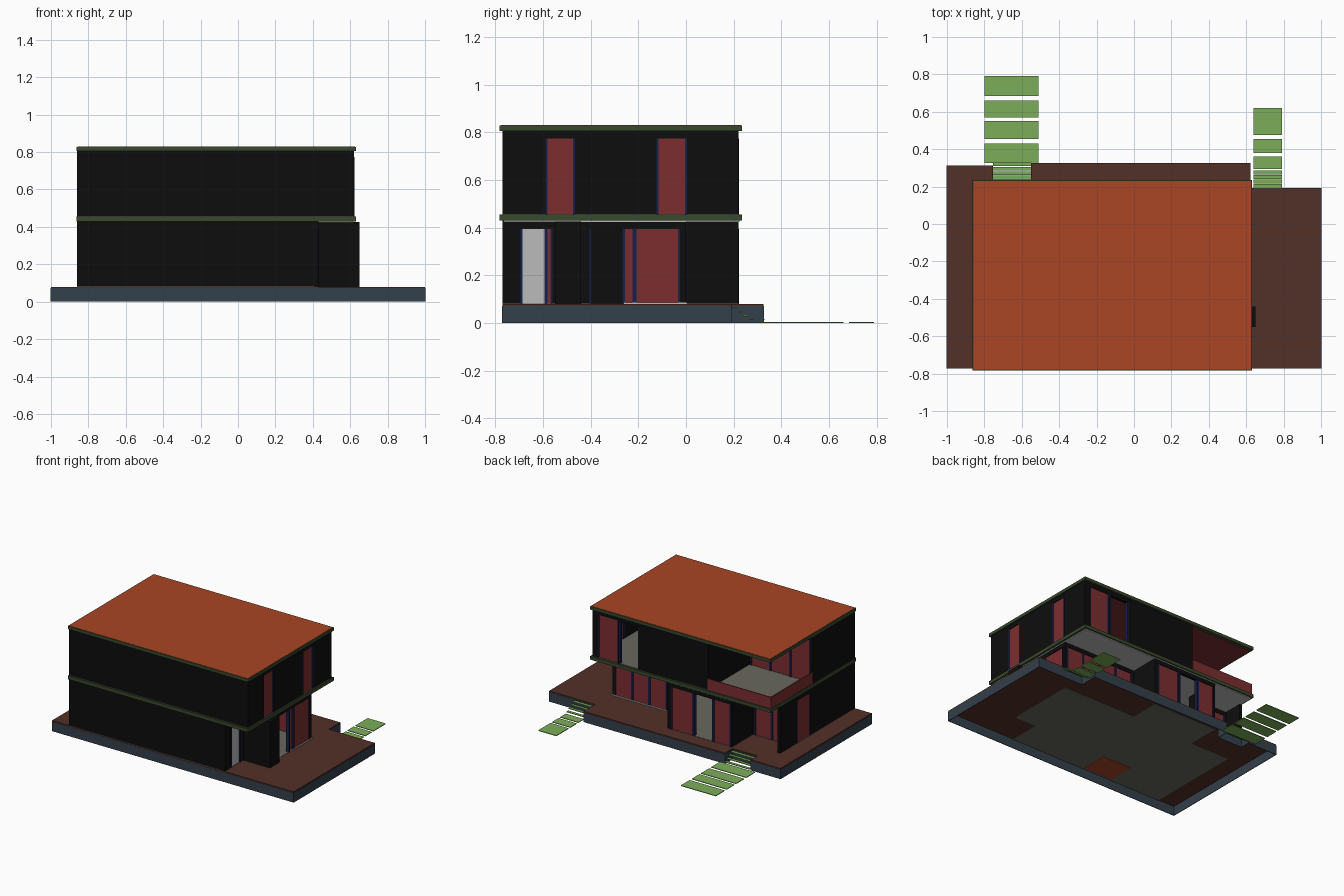
import bpy
import bmesh

old = bpy.data.objects.get("Cube")
if old:
    bpy.data.objects.remove(old, do_unlink=True)


def material(name, *rgb):
    m = bpy.data.materials.new(name)
    m.use_nodes = True
    color = (*rgb, 1)
    m.diffuse_color = color
    bsdf = m.node_tree.nodes["Principled BSDF"]
    bsdf.inputs["Base Color"].default_value = color
    bsdf.inputs["Roughness"].default_value = 0.9
    return m


WALL = material("black wall", .004, .004, .004)
ROOF = material("orange roof", .4, .06, .018)
DECK = material("brown deck", .085, .03, .021)
STEP = material("grass green", .2, .42, .1)
TRIM = material("dark green trim", .04, .065, .026)
BASE = material("slate base", .034, .05, .07)
GLASS = material("red panel", .2, .027, .03)
FRAME = material("navy frame", .008, .015, .07)
FLOOR = material("beige floor", .14, .14, .11)
WHITE = material("pale grey", .5, .5, .5)


def finish(name, bm, mat):
    bmesh.ops.recalc_face_normals(bm, faces=bm.faces)
    mesh = bpy.data.meshes.new(name)
    bm.to_mesh(mesh)
    bm.free()
    mesh.materials.append(mat)
    obj = bpy.data.objects.new(name, mesh)
    bpy.context.collection.objects.link(obj)
    return obj


def boxes(name, mat, items):
    """Join boxes given as (x0, x1, y0, y1, z0, z1) in one object."""
    if not items:
        return
    bm = bmesh.new()
    for x0, x1, y0, y1, z0, z1 in items:
        verts = bmesh.ops.create_cube(bm, size=1)["verts"]
        bmesh.ops.scale(bm, verts=verts, vec=(x1 - x0, y1 - y0, z1 - z0))
        bmesh.ops.translate(bm, verts=verts,
                            vec=((x0 + x1) / 2, (y0 + y1) / 2, (z0 + z1) / 2))
    return finish(name, bm, mat)


def plate(name, mat, outline, z0, z1):
    """Extrude a flat outline from z0 to z1."""
    bm = bmesh.new()
    face = bm.faces.new([bm.verts.new((x, y, z0)) for x, y in outline])
    top = bmesh.ops.extrude_face_region(bm, geom=[face])["geom"]
    bmesh.ops.translate(bm, verts=[v for v in top if isinstance(v, bmesh.types.BMVert)],
                        vec=(0, 0, z1 - z0))
    return finish(name, bm, mat)


def wall(name, axis, pos, lo, hi, z0, z1, head=0, openings=()):
    """Wall along an axis, with glass, door or open bays up to the head height."""
    def slab(a, b, half, bottom, top):
        run, depth = (a, b), (pos - half, pos + half)
        return (*run, *depth, bottom, top) if axis == "x" else (*depth, *run, bottom, top)

    solid, panes, doors, frames = [], [], [], []
    cursor = lo
    for a, b, kind in sorted(openings):
        if a > cursor:
            solid.append(slab(cursor, a, .01, z0, z1))
        solid.append(slab(a, b, .01, head, z1))
        if kind == "glass":
            panes.append(slab(a, b, .006, z0, head))
        elif kind == "door":
            doors.append(slab(a, b, .006, z0, head))
        for edge in (a, b):
            frames.append(slab(edge - .004, edge + .004, .012, z0, head))
        cursor = b
    if cursor < hi:
        solid.append(slab(cursor, hi, .01, z0, z1))
    boxes(name, WALL, solid)
    boxes(name + "_panels", GLASS, panes)
    boxes(name + "_door", WHITE, doors)
    boxes(name + "_frames", FRAME, frames)


def bays(lo, hi, count):
    """Equal glazed bays side by side."""
    step = (hi - lo) / count
    return [(lo + i * step + .004, lo + (i + 1) * step - .004, "glass") for i in range(count)]


# Heights of the main levels
G, MID, UP, EAVE, TOP = .08, .43, .455, .805, .83
HEAD, UPHEAD = .395, .775
L, R, F, B = -.85, .61, -.76, .21      # wall centre lines

# Raised deck with a hollow skirt and a notch for the wide steps
outline = [(-1, -.77), (1, -.77), (1, .19), (.62, .19), (.62, .325), (-.55, .325),
           (-.55, .235), (-.755, .235), (-.755, .31), (-1, .31)]
plate("deck", DECK, outline, .07, G)
skirt = []
for (xa, ya), (xb, yb) in zip(outline, outline[1:] + outline[:1]):
    skirt.append((min(xa, xb) - .002, max(xa, xb) + .002,
                  min(ya, yb) - .002, max(ya, yb) + .002, 0, .072))
boxes("deck_skirt", BASE, skirt)

# Ground floor surface, seen inside and from below
rooms = [(-.86, -.77), (.43, -.77), (.43, -.53), (R, -.53), (R, 0), (0, 0),
         (0, .22), (-.535, .22), (-.535, -.03), (-.86, -.03)]
plate("ground_floor", FLOOR, rooms, .067, G + .002)
boxes("stairwell_opening", ROOF, [(-.43, -.19, -.75, -.55, .063, .067)])

# Ground floor walls
wall("ground_front_wall", "x", F, -.86, .43, G, MID)
wall("ground_left_wall", "y", L, -.77, .115, G, MID, HEAD, [(-.24, -.085, "glass")])
wall("porch_wall", "y", .42, -.77, -.53, G, MID, HEAD,
     [(-.69, -.59, "door"), (-.585, -.565, "glass")])
boxes("porch_pier", WALL, [(.41, .65, -.55, -.44, G, .425)])
wall("ground_right_wall", "y", .6, -.44, 0, G, MID, HEAD,
     [(-.4, -.265, "open"), (-.26, -.22, "glass"), (-.212, -.03, "glass")])
wall("terrace_wall", "x", -.01, 0, R, G, MID, HEAD, bays(.02, .59, 4))
wall("terrace_side_wall", "y", -.01, 0, .22, G, MID)
wall("ground_back_wall", "x", B, -.535, 0, G, MID, HEAD,
     [(-.525, -.385, "glass"), (-.375, -.22, "open"), (-.21, -.035, "glass")])
wall("entry_side_wall", "y", -.525, -.03, .22, G, MID)
wall("entry_wall", "x", -.04, -.86, -.535, G, MID, HEAD, bays(-.83, -.55, 2))
boxes("terrace_sill", WHITE, [(.01, .615, 0, .006, G, .087),
                              (.61, .616, -.26, .005, G, .087)])

# Storey slab, soffit and upper floor
boxes("storey_band", TRIM, [(-.863, .63, -.782, .235, MID, UP)])
boxes("soffit", WHITE, [(-.855, .615, -.765, .225, .424, MID + .001)])
boxes("upper_floor", FLOOR, [(-.855, .62, -.77, .22, UP - .002, UP + .003)])

# Upper floor walls, with a corner cut out for the balcony
wall("upper_front_wall", "x", F, -.86, .62, UP, EAVE)
wall("upper_left_wall", "y", L, -.77, -.27, UP, EAVE)
wall("upper_right_wall", "y", R, -.77, .22, UP, EAVE, UPHEAD,
     [(-.585, -.47, "glass"), (-.12, 0, "glass")])
wall("upper_back_wall", "x", B, -.335, .62, UP, EAVE, UPHEAD,
     [(.24, .395, "open"), (.41, .57, "glass")])
wall("balcony_side_wall", "y", -.325, -.27, .22, UP, EAVE)
wall("balcony_wall", "x", -.28, -.86, -.335, UP, EAVE, UPHEAD, bays(-.84, -.345, 3))
boxes("balustrade", GLASS, [(-.86, -.335, .215, .223, UP, .54),
                            (-.86, -.852, -.27, .223, UP, .54)])

# Flat roof with a trim band and ceiling
boxes("roof_band", TRIM, [(-.863, .63, -.782, .235, EAVE, TOP - .002)])
boxes("roof_surface", ROOF, [(-.858, .625, -.777, .23, TOP - .004, TOP)])
boxes("ceiling", GLASS, [(-.85, .61, -.76, .21, EAVE - .004, EAVE + .001)])

# Steps down from the deck and stepping slabs on the ground
for name, x0, x1, start in (("side_steps", .64, .79, .192), ("wide_steps", -.755, -.55, .237)):
    run = .024
    boxes(name, STEP, [(x0, x1, start + i * run, start + (i + 1) * run - .003,
                        .06 - i * .016, .065 - i * .016) for i in range(4)])
boxes("side_slabs", STEP, [(.64, .79, a, b, 0, .005)
                           for a, b in ((.295, .36), (.38, .455), (.475, .62))])
boxes("wide_slabs", STEP, [(-.8, -.51, a, b, 0, .005)
                           for a, b in ((.327, .43), (.455, .55), (.57, .66), (.685, .79))])
